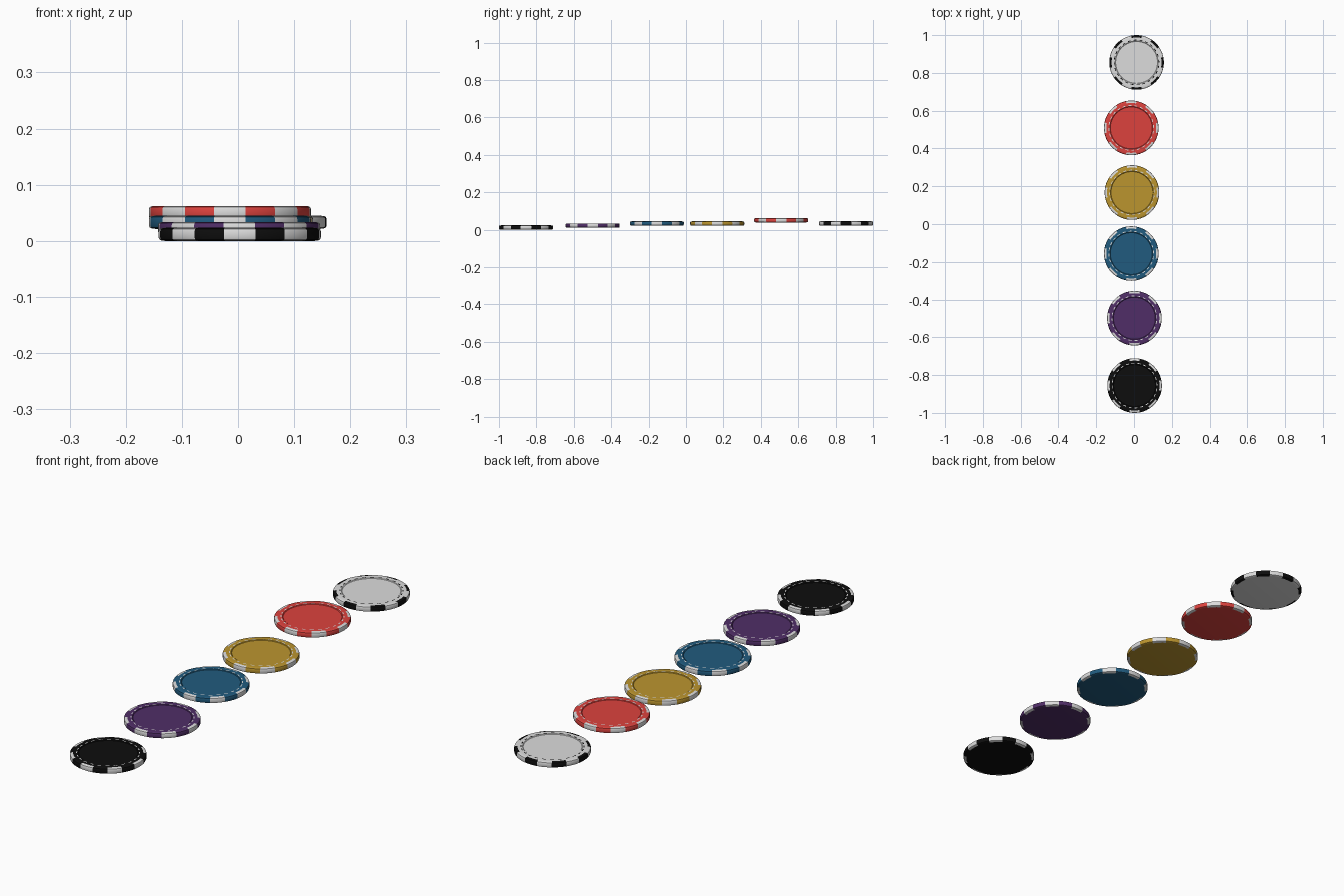
import bpy, bmesh, math

cube = bpy.data.objects.get("Cube")
if cube:
    bpy.data.objects.remove(cube)


def material(name, color):
    mat = bpy.data.materials.new(name)
    mat.use_nodes = True
    mat.diffuse_color = (*color, 1)
    bsdf = mat.node_tree.nodes["Principled BSDF"]
    bsdf.inputs["Base Color"].default_value = (*color, 1)
    bsdf.inputs["Roughness"].default_value = 0.5
    return mat


white = material("white", (0.72, 0.72, 0.72))
black = material("black", (0.004, 0.004, 0.004))
red = material("red", (0.72, 0.055, 0.048))
gold = material("gold", (0.5, 0.3, 0.028))
blue = material("blue", (0.015, 0.105, 0.21))
purple = material("purple", (0.08, 0.027, 0.135))

SEGMENTS = 96
# Half section from the underside centre out over the rim to the top recess
PROFILE = [
    (0.133, 0.0), (0.1395, 0.0007), (0.1432, 0.0025), (0.1445, 0.006),
    (0.1445, 0.0175), (0.1432, 0.021), (0.1395, 0.0228), (0.132, 0.0235),
    (0.1205, 0.0235), (0.1165, 0.0235), (0.113, 0.0235), (0.1105, 0.0215),
]
EDGE_BANDS = range(0, 7)   # bands carrying the edge spots
DASH_BAND = 8              # band carrying the dashed ring


def chip(name, base, accent, x, y, z):
    bm = bmesh.new()
    rings = []
    for r, h in PROFILE:
        ring = []
        for i in range(SEGMENTS):
            a = math.tau * i / SEGMENTS
            ring.append(bm.verts.new((r * math.cos(a), r * math.sin(a), h)))
        rings.append(ring)

    # Rim bands: eight edge spots and a ring of dashes in the accent colour
    for band, (low, high) in enumerate(zip(rings, rings[1:])):
        for i in range(SEGMENTS):
            j = (i + 1) % SEGMENTS
            face = bm.faces.new((low[i], low[j], high[j], high[i]))
            spot = band in EDGE_BANDS and (i + 3) % 12 < 6
            dash = band == DASH_BAND and i % 4 < 2
            face.material_index = int(spot or dash)

    # Flat underside and recessed top disc
    bm.faces.new(rings[0][::-1])
    bm.faces.new(rings[-1])
    for face in bm.faces:
        face.smooth = True

    mesh = bpy.data.meshes.new(name)
    bm.to_mesh(mesh)
    bm.free()
    mesh.materials.append(base)
    mesh.materials.append(accent)
    mesh.set_sharp_from_angle(angle=math.radians(30))
    obj = bpy.data.objects.new(name, mesh)
    obj.location = (x, y, z)
    bpy.context.collection.objects.link(obj)


# Row of chips from front to back
chip("black_chip", black, white, 0.003, -0.8555, 0.0)
chip("purple_chip", purple, white, 0.002, -0.499, 0.0105)
chip("blue_chip", blue, white, -0.0145, -0.156, 0.0215)
chip("gold_chip", gold, white, -0.011, 0.167, 0.0215)
chip("red_chip", red, white, -0.0145, 0.509, 0.039)
chip("white_chip", white, black, 0.0135, 0.8555, 0.0215)
